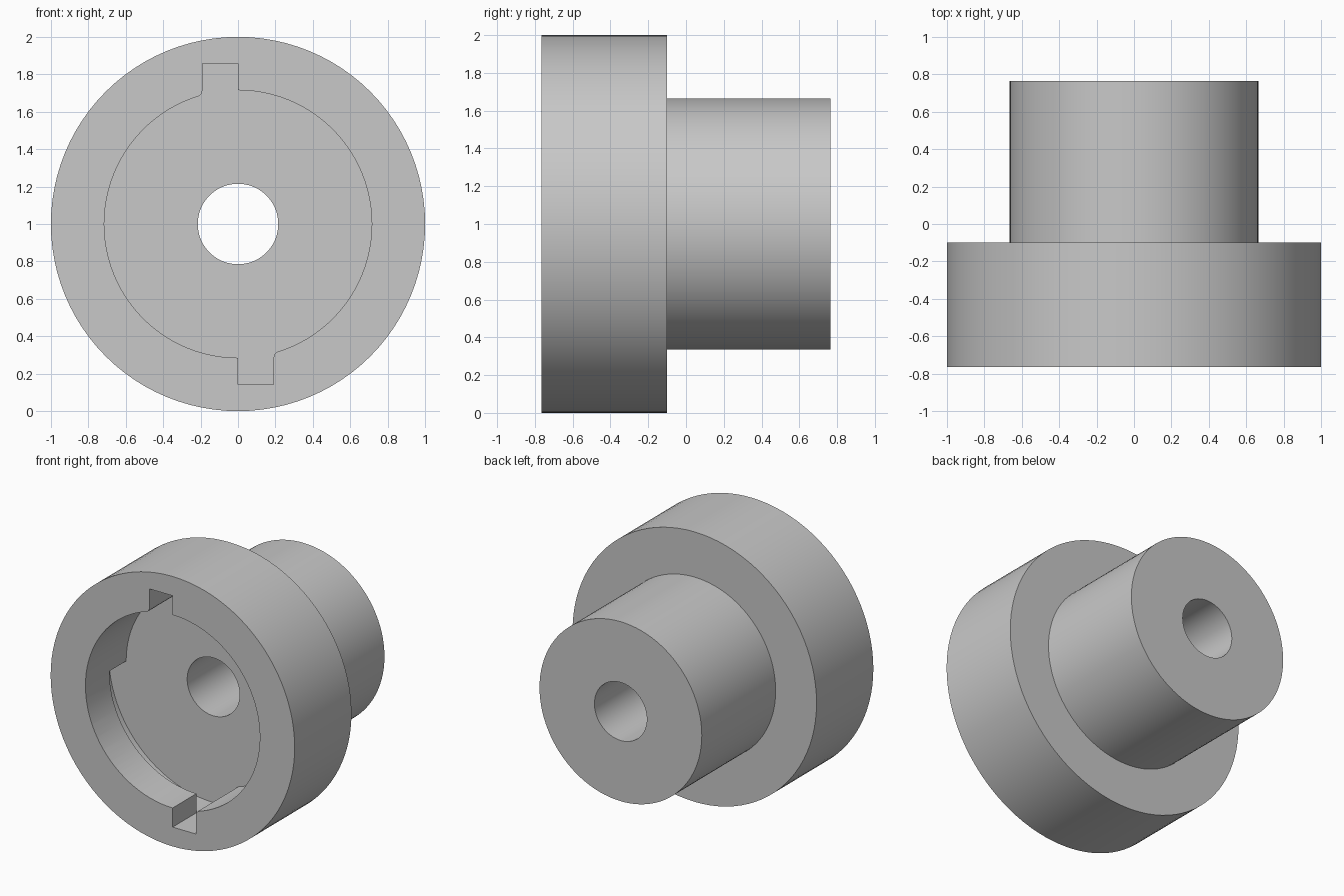
import bpy, bmesh
from math import sin, cos, radians, pi

cube = bpy.data.objects.get("Cube")
if cube:
    bpy.data.objects.remove(cube, do_unlink=True)

SEGMENTS = 96
FRONT, SHOULDER, BACK = -0.765, -0.10, 0.765
LIP_BACK, FLOOR = -0.485, -0.288
R_FLANGE, R_BOSS, R_BORE, R_RECESS, R_GROOVE = 1.0, 0.665, 0.215, 0.715, 0.857
SLOT_WIDTH = 0.19

grey = bpy.data.materials.new("plain_grey")
grey.use_nodes = True
colour = (0.58, 0.58, 0.58, 1)
grey.diffuse_color = colour
grey.node_tree.nodes["Principled BSDF"].inputs["Base Color"].default_value = colour


def make_object(name, bm):
    bmesh.ops.recalc_face_normals(bm, faces=bm.faces)
    mesh = bpy.data.meshes.new(name)
    bm.to_mesh(mesh)
    bm.free()
    mesh.materials.append(grey)
    obj = bpy.data.objects.new(name, mesh)
    bpy.context.collection.objects.link(obj)
    return obj


def lathe(name, profile):
    """Revolve a closed (radius, y) profile around the y axis."""
    bm = bmesh.new()
    rings = []
    for i in range(SEGMENTS):
        a = 2 * pi * i / SEGMENTS
        rings.append([bm.verts.new((r * cos(a), y, r * sin(a) + 1)) for r, y in profile])
    n = len(profile)
    for i in range(SEGMENTS):
        a, b = rings[i], rings[(i + 1) % SEGMENTS]
        for j in range(n):
            k = (j + 1) % n
            bm.faces.new((a[j], a[k], b[k], b[j]))
    return make_object(name, bm)


def arc(radius, start, end, steps):
    angles = [radians(start + (end - start) * i / steps) for i in range(steps + 1)]
    return [(radius * cos(a), radius * sin(a)) for a in angles]


def recess_outline(quarter_radius):
    """Half of the keyed opening, then the same half turned by 180 degrees."""
    half = arc(quarter_radius, 90, 0, 24) + arc(R_RECESS, 0, -73.3, 20)[quarter_radius == R_RECESS:]
    # rounded corner into the slot, then the slot itself
    half += [(SLOT_WIDTH + 0.005, -0.697), (SLOT_WIDTH, -0.715),
             (SLOT_WIDTH, -R_GROOVE)]
    if quarter_radius == R_RECESS:
        half.append((0, -R_GROOVE))
    return half + [(-x, -z) for x, z in half]


def prism(name, outline, y0, y1):
    bm = bmesh.new()
    face = bm.faces.new([bm.verts.new((x, y0, z + 1)) for x, z in outline])
    new = bmesh.ops.extrude_face_region(bm, geom=[face])["geom"]
    moved = [v for v in new if isinstance(v, bmesh.types.BMVert)]
    bmesh.ops.translate(bm, verts=moved, vec=(0, y1 - y0, 0))
    return make_object(name, bm)


# Flange and boss with a through bore
body = lathe("socket_body", [
    (R_BORE, FRONT), (R_FLANGE, FRONT), (R_FLANGE, SHOULDER),
    (R_BOSS, SHOULDER), (R_BOSS, BACK), (R_BORE, BACK)])

# Locking grooves behind the lip, then the keyed front opening
cutters = [
    prism("groove_cutter", recess_outline(R_GROOVE), LIP_BACK, FLOOR),
    prism("opening_cutter", recess_outline(R_RECESS), FRONT - 0.2, FLOOR - 0.08)]

bpy.ops.object.select_all(action="DESELECT")
bpy.context.view_layer.objects.active = body
body.select_set(True)
for cutter in cutters:
    cutter.hide_render = True
    mod = body.modifiers.new(cutter.name, "BOOLEAN")
    mod.operation = "DIFFERENCE"
    mod.solver = "EXACT"
    mod.object = cutter
    bpy.ops.object.modifier_apply(modifier=mod.name)
    bpy.data.objects.remove(cutter, do_unlink=True)

bpy.ops.object.shade_smooth_by_angle(angle=radians(30))
